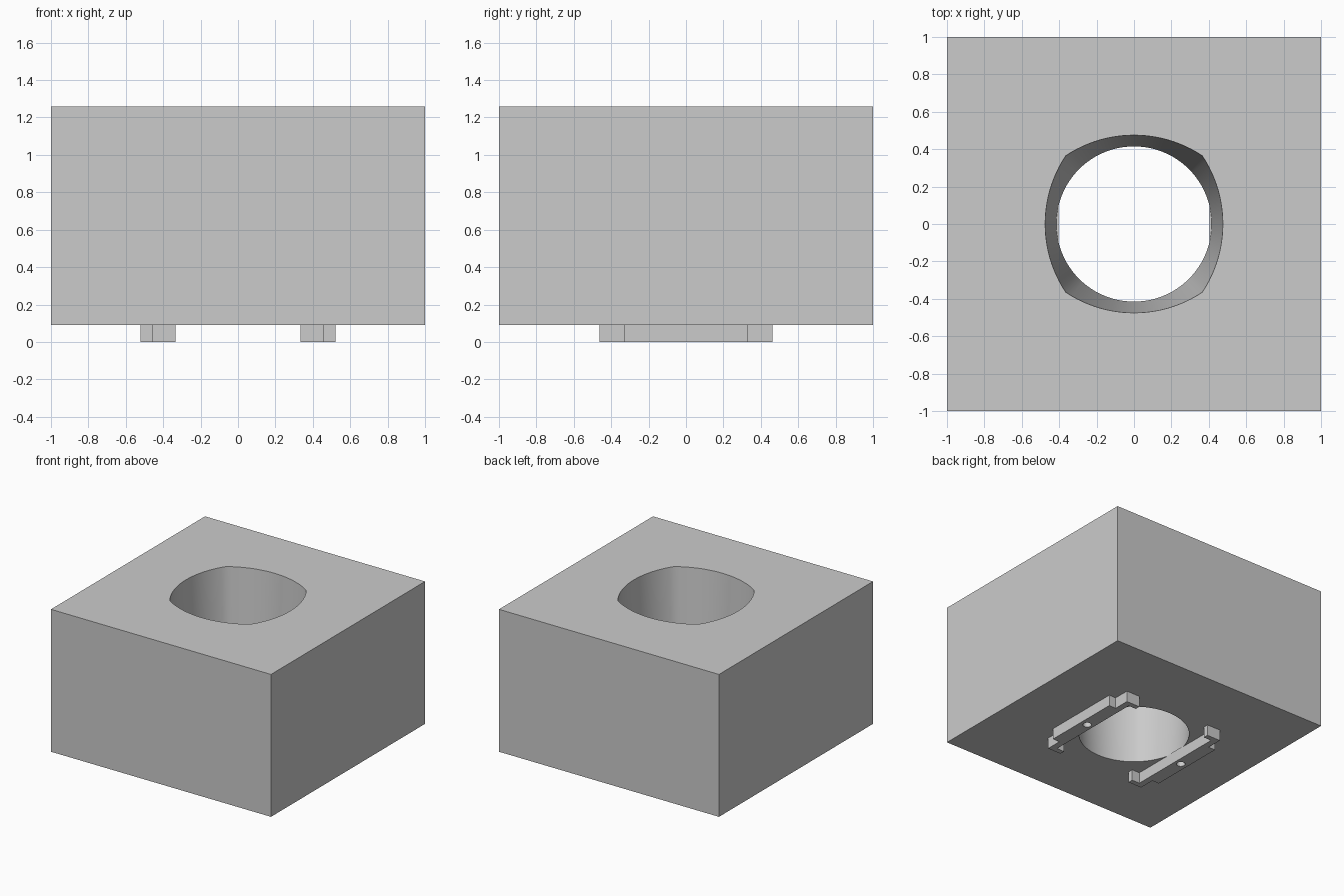
import bpy, bmesh, math

cube = bpy.data.objects.get("Cube")
if cube:
    bpy.data.objects.remove(cube, do_unlink=True)

BOTTOM, TOP = 0.09, 1.26
QUARTER = 24  # segments per quarter of the opening

grey = bpy.data.materials.new("light_grey")
grey.use_nodes = True
grey.diffuse_color = (0.6, 0.6, 0.6, 1)
grey.node_tree.nodes["Principled BSDF"].inputs["Base Color"].default_value = (0.6, 0.6, 0.6, 1)


def make_object(name, bm):
    bmesh.ops.recalc_face_normals(bm, faces=bm.faces[:])
    mesh = bpy.data.meshes.new(name)
    bm.to_mesh(mesh)
    bm.free()
    mesh.materials.append(grey)
    obj = bpy.data.objects.new(name, mesh)
    bpy.context.collection.objects.link(obj)
    return obj


def bulged_radius(angle):
    """Radius of a square outline whose four sides are shallow arcs."""
    radius, shift = 0.66, 0.185
    return math.sqrt(radius**2 - (shift * math.sin(angle))**2) - shift * math.cos(angle)


# Block with an opening that blends from a bulged square to a circle
bm = bmesh.new()
corners, rims = [], []
for z in (BOTTOM, TOP):
    corners.append([bm.verts.new((x, y, z)) for x, y in ((1, -1), (1, 1), (-1, 1), (-1, -1))])
    rim = []
    for i in range(4 * QUARTER):
        local = (i % QUARTER / QUARTER - 0.5) * math.pi / 2
        angle = local + (i // QUARTER) * math.pi / 2
        r = bulged_radius(local) if z == TOP else 0.415
        rim.append(bm.verts.new((r * math.cos(angle), r * math.sin(angle), z)))
    rims.append(rim)

count = 4 * QUARTER
for q in range(4):
    n = (q + 1) % 4
    bm.faces.new((corners[0][q], corners[0][n], corners[1][n], corners[1][q]))
    for outer, rim in zip(corners, rims):
        arc = [rim[(q * QUARTER + k) % count] for k in range(QUARTER + 1)]
        bm.faces.new([outer[q], outer[n]] + arc[::-1])
for i in range(count):
    j = (i + 1) % count
    wall = bm.faces.new((rims[0][i], rims[0][j], rims[1][j], rims[1][i]))
    wall.smooth = True
block = make_object("block", bm)
bpy.context.view_layer.objects.active = block
block.select_set(True)
bpy.ops.object.shade_smooth_by_angle(angle=math.radians(25))

# Clip rails underneath: half of one rail with half its pin hole, mirrored both ways
outline = [(0.52, 0), (0.52, 0.33), (0.457, 0.33), (0.457, 0.462),
           (0.335, 0.462), (0.335, 0.42), (0.405, 0.42), (0.405, 0)]
for k in range(13):
    a = math.pi * (1 - k / 12)
    outline.append((0.46 + 0.033 * math.cos(a), 0.033 * math.sin(a) if 0 < k < 12 else 0))

bm = bmesh.new()
low = [bm.verts.new((x, y, 0)) for x, y in outline]
high = [bm.verts.new((x, y, BOTTOM + 0.005)) for x, y in outline]
bm.faces.new(low)
bm.faces.new(high[::-1])
for i in range(len(outline)):
    j = (i + 1) % len(outline)
    if outline[i][1] == 0 and outline[j][1] == 0:
        continue  # open on the mirror plane
    bm.faces.new((low[i], low[j], high[j], high[i]))
rails = make_object("clip_rails", bm)
mirror = rails.modifiers.new("mirror", 'MIRROR')
mirror.use_axis = (True, True, False)
